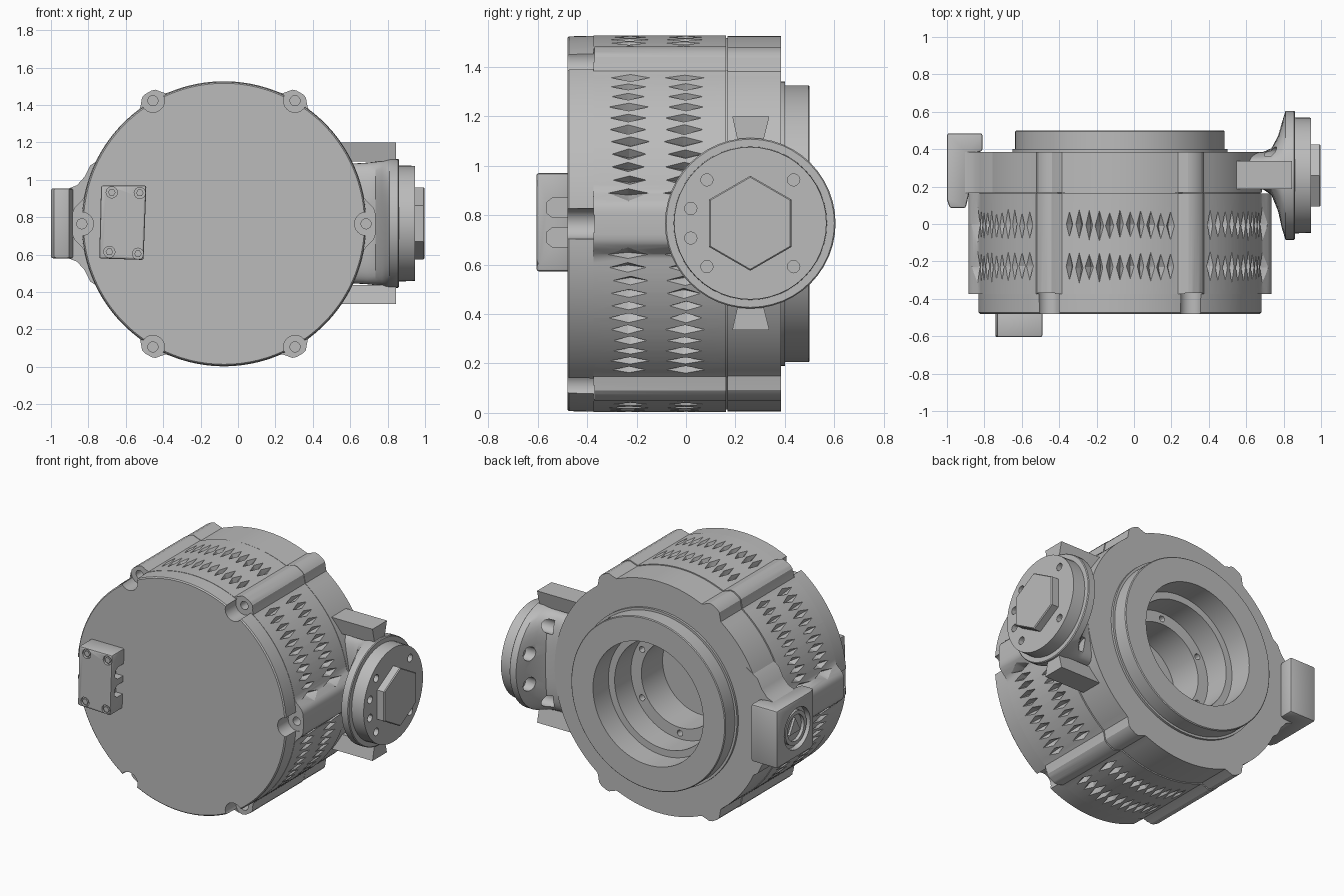
import bpy, bmesh, random
from math import cos, sin, pi, radians
from mathutils import Vector

if "Cube" in bpy.data.objects:
    bpy.data.objects.remove(bpy.data.objects["Cube"])
random.seed(4)
CX, CZ = -0.075, 0.765      # drum axis
PY, PZ = 0.26, 0.767        # side port axis
BOLT_R = 0.76
EARS = [60 * k for k in range(6)]

grey = bpy.data.materials.new("cast_grey")
grey.use_nodes = True
grey.diffuse_color = (0.5, 0.5, 0.5, 1)
grey.node_tree.nodes["Principled BSDF"].inputs["Base Color"].default_value = (0.5, 0.5, 0.5, 1)


def loft(bm, rings):
    """Closed solid through equal-length rings of points."""
    rows = [[bm.verts.new(p) for p in ring] for ring in rings]
    n = len(rows[0])
    for a, b in zip(rows, rows[1:]):
        for i in range(n):
            j = (i + 1) % n
            bm.faces.new((a[i], a[j], b[j], b[i]))
    bm.faces.new(rows[0])
    bm.faces.new(rows[-1])


def solid(name, *lofts):
    bm = bmesh.new()
    for rings in lofts:
        loft(bm, rings)
    bmesh.ops.recalc_face_normals(bm, faces=bm.faces[:])
    mesh = bpy.data.meshes.new(name)
    bm.to_mesh(mesh)
    bm.free()
    obj = bpy.data.objects.new(name, mesh)
    bpy.context.collection.objects.link(obj)
    mesh.materials.append(grey)
    return obj


def activate(obj):
    bpy.ops.object.select_all(action='DESELECT')
    obj.select_set(True)
    bpy.context.view_layer.objects.active = obj


def smooth(obj):
    activate(obj)
    bpy.ops.object.shade_smooth_by_angle(angle=radians(30))


def apply_mod(obj, mod):
    activate(obj)
    bpy.ops.object.modifier_apply(modifier=mod.name)


def cut(obj, cutter):
    cutter.hide_render = True
    mod = obj.modifiers.new("cut", 'BOOLEAN')
    mod.operation, mod.solver, mod.object = 'DIFFERENCE', 'EXACT', cutter
    apply_mod(obj, mod)
    bpy.data.objects.remove(cutter)


def bevel(obj, width):
    mod = obj.modifiers.new("bevel", 'BEVEL')
    mod.width, mod.segments = width, 2
    apply_mod(obj, mod)


def circle_y(x, y, z, r, n=24):
    return [(x + r * cos(2 * pi * i / n), y, z + r * sin(2 * pi * i / n)) for i in range(n)]


def oval_x(x, y, z, ry, rz, n=24, power=1.0):
    """Ring facing x; a power below 1 squares it off."""
    pts = []
    for i in range(n):
        s, c = sin(2 * pi * i / n), cos(2 * pi * i / n)
        sy = abs(s) ** power * (1 if s > 0 else -1)
        cz = abs(c) ** power * (1 if c > 0 else -1)
        pts.append((x, y + ry * sy, z + rz * cz))
    return pts


def circle_x(x, y, z, r, n=24):
    return oval_x(x, y, z, r, r, n)


def polar(r, deg, y):
    return Vector((CX + r * cos(radians(deg)), y, CZ + r * sin(radians(deg))))


def drum_ring(y, r, ears=()):
    """Circle with bumps; the two side ears are wider than the corner ones."""
    pts = []
    for i in range(240):
        a, bump = i * 1.5, 0.0
        for e in ears:
            d = abs((a - e + 180) % 360 - 180)
            flat, end = (4.5, 11) if e % 180 == 0 else (2, 6.5)
            t = max(0.0, min(1.0, (end - d) / (end - flat)))
            bump = max(bump, t * t * (3 - 2 * t))
        pts.append(polar(r + 0.049 * bump, a, y))
    return pts


# Drum: front plate, eared barrel, seam, rear cover, collar and stepped bore
corner = [e for e in EARS if e % 180]
drum = solid("drum_housing", [
    drum_ring(-0.48, 0.751), drum_ring(-0.473, 0.758), drum_ring(-0.375, 0.76),
    drum_ring(-0.375, 0.762, EARS), drum_ring(0.162, 0.762, EARS),
    drum_ring(0.162, 0.752), drum_ring(0.168, 0.752),
    drum_ring(0.168, 0.759, corner), drum_ring(0.385, 0.759, corner),
    drum_ring(0.385, 0.575), drum_ring(0.4, 0.575), drum_ring(0.4, 0.56),
    drum_ring(0.495, 0.56), drum_ring(0.5, 0.555), drum_ring(0.5, 0.4),
    drum_ring(0.34, 0.4), drum_ring(0.34, 0.355), drum_ring(0.17, 0.355),
    drum_ring(0.17, 0.28), drum_ring(-0.05, 0.28)])

# Bolt pockets in the ears, and bolt holes on the inner ledge
pockets = []
for e in EARS:
    p = polar(BOLT_R, e, 0)
    pockets.append([circle_y(p.x, y, p.z, r) for y, r in
                    ((-0.6, 0.062), (-0.37, 0.062), (-0.37, 0.027), (-0.28, 0.027))])
    q = polar(0.317, e + 30, 0)
    pockets.append([circle_y(q.x, y, q.z, 0.02, 12) for y in (0.09, 0.21)])
cut(drum, solid("pocket_cutter", *pockets))


# Two rows of diamond dents on each of six panels
def dent(deg, y, length, width):
    ring = []
    for r, s in ((0.81, 2.0), (0.722, 0.04)):
        ring.append([polar(r, deg, y - length * s), polar(r, deg + width * s, y),
                     polar(r, deg, y + length * s), polar(r, deg - width * s, y)])
    return ring


# Neighbours are cut in turn so that the cutters never meet
for y in (-0.23, -0.005):
    for first in (0, 1):
        row = [dent(e + 30 + (k - 5) * 4.15, y + random.uniform(-0.006, 0.006),
                    random.uniform(0.07, 0.088), random.uniform(1.3, 1.75))
               for e in EARS for k in range(first, 11, 2)]
        cut(drum, solid("dent_cutter", *row))
smooth(drum)

# Side port: flared neck, flange and stepped disc with bolt holes
port = solid("port_flange", [
    oval_x(0.45, PY + 0.025, PZ, 0.095, 0.31, 48, 0.6),
    oval_x(0.69, PY + 0.025, PZ, 0.10, 0.325, 48, 0.6),
    oval_x(0.735, PY + 0.02, PZ, 0.125, 0.33, 48, 0.7),
    oval_x(0.77, PY + 0.01, PZ, 0.2, 0.335, 48, 0.8),
    oval_x(0.79, PY, PZ, 0.28, 0.34, 48, 0.9),
    circle_x(0.81, PY, PZ, 0.345, 48), circle_x(0.855, PY, PZ, 0.345, 48),
    circle_x(0.86, PY, PZ, 0.34, 48), circle_x(0.86, PY, PZ, 0.31, 48),
    circle_x(0.945, PY, PZ, 0.308, 48)])
holes = []
for a in (45, 135, 166, 194, 225, 315):
    y, z = PY + 0.248 * cos(radians(a)), PZ + 0.248 * sin(radians(a))
    holes.append([circle_x(x, y, z, 0.025, 12) for x in (0.87, 1.0)])
for a in (-66, -22, 22, 66):
    y, z = PY + 0.265 * cos(radians(a)), PZ + 0.265 * sin(radians(a))
    holes.append([circle_x(x, y, z, 0.045, 16) for x in (0.7, 0.84)])
cut(port, solid("port_hole_cutter", *holes))
smooth(port)

solid("port_hex_cap", [circle_x(x, PY, PZ, r, 6) for x, r in
                       ((0.93, 0.192), (0.992, 0.192), (0.998, 0.186))])

# Dovetail bars above and below the port
for name, s in (("upper", 1), ("lower", -1)):
    solid(name + "_port_bar", [[(x, 0.21, PZ + s * 0.33), (x, 0.312, PZ + s * 0.33),
                                (x, 0.337, PZ + s * 0.432), (x, 0.187, PZ + s * 0.432)]
                               for x in (0.45, 0.845)])

# Opposite mount: flared root and block with a recessed hex plug
half = [(-0.70, 0.37), (-0.79, 0.31), (-0.82, 0.25), (-0.86, 0.205), (-0.91, 0.185)]
outline = half + [(x, -z) for x, z in reversed(half)]
root = solid("mount_root", [[(x, y, PZ + z) for x, z in outline] for y in (0.165, 0.386)])
smooth(root)
block_outline = [(-0.81, 0.485), (-0.81, 0.39), (-0.88, 0.37), (-0.88, 0.17),
                 (-0.90, 0.085), (-0.985, 0.085), (-1.0, 0.13), (-1.0, 0.485)]
block = solid("mount_block", [[(x, y, z) for x, y in block_outline] for z in (0.58, 0.955)])
bevel(block, 0.012)
cut(block, solid("plug_cutter", [circle_x(x, 0.275, PZ, 0.135, 32) for x in (-1.1, -0.965)]))
smooth(block)
plug = solid("mount_plug", [circle_x(x, 0.275, PZ, r, 32) for x, r in
                            ((-0.95, 0.11), (-0.99, 0.11), (-0.99, 0.085), (-0.97, 0.085))])
smooth(plug)
solid("plug_key", [circle_x(x, 0.275, PZ, 0.065, 3) for x in (-0.96, -0.985)])

# Terminal box on the front plate, with cable slots on one side
box = solid("terminal_box", [[(-0.742, y, 0.58), (-0.505, y, 0.572), (-0.49, y, 0.97),
                              (-0.732, y, 0.97)] for y in (-0.605, -0.47)])
bevel(box, 0.01)
slots = []
for z in (0.71, 0.83):
    profile = [(-0.46, z - 0.04), (-0.54, z - 0.04), (-0.565, z - 0.02),
               (-0.565, z + 0.02), (-0.54, z + 0.04), (-0.46, z + 0.04)]
    slots.append([[(x, y, h) for y, h in profile] for x in (-0.55, -0.4)])
screws = [(-0.675, 0.933), (-0.525, 0.93), (-0.688, 0.615), (-0.535, 0.605)]
for x, z in screws:
    slots.append([circle_y(x, y, z, 0.03, 16) for y in (-0.7, -0.59)])
cut(box, solid("box_cutter", *slots))
smooth(box)
solid("box_screws", *[[circle_y(x, y, z, 0.02, 6) for y in (-0.58, -0.603)] for x, z in screws])
